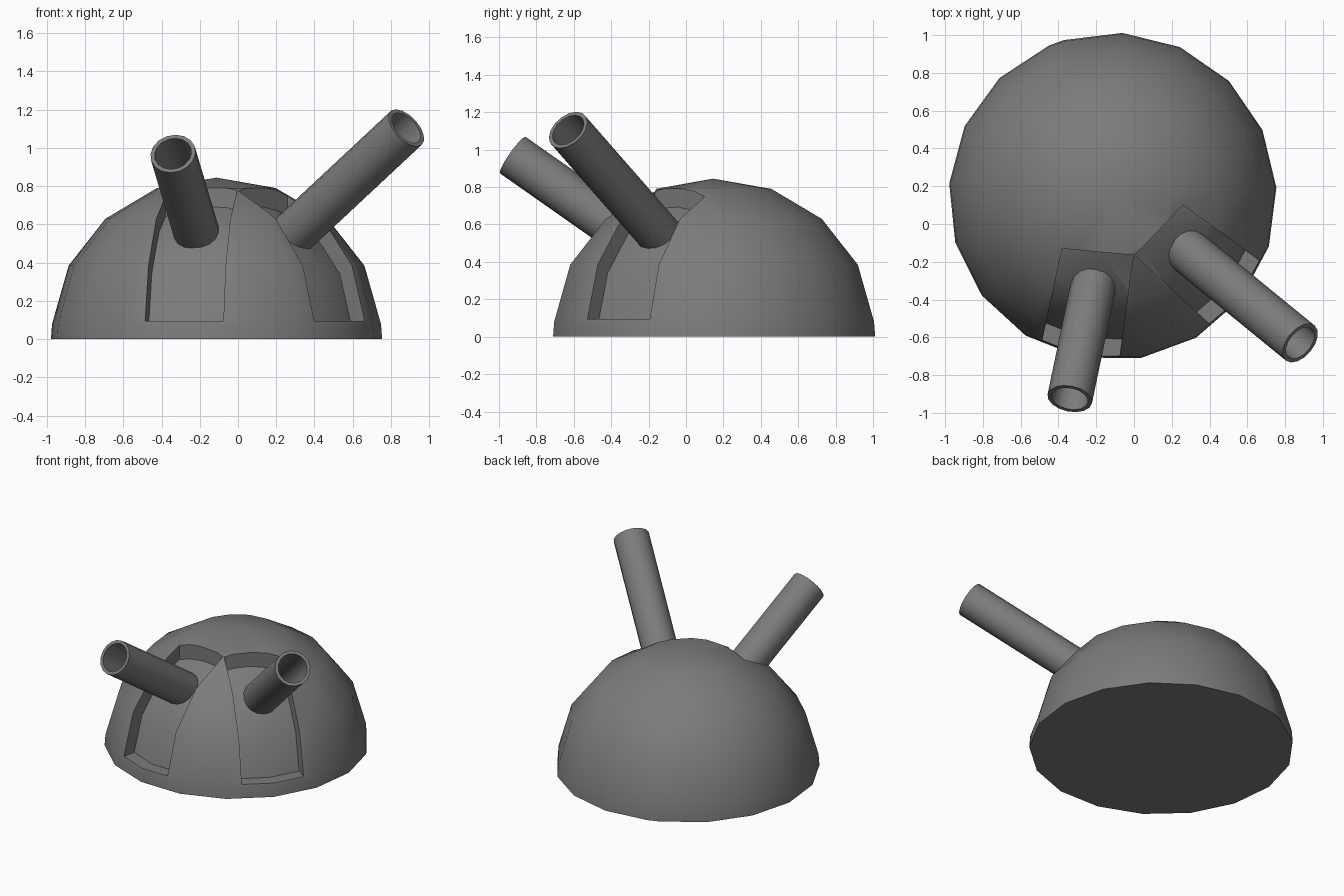
import bpy, bmesh, math
from mathutils import Vector

if "Cube" in bpy.data.objects:
    bpy.data.objects.remove(bpy.data.objects["Cube"])

grey = bpy.data.materials.new("gunmetal_grey")
grey.diffuse_color = (0.2, 0.2, 0.2, 1)
grey.use_nodes = True
grey.node_tree.nodes["Principled BSDF"].inputs["Base Color"].default_value = grey.diffuse_color

CX, CY, CZ = -0.113, 0.145, -0.02      # dome centre
ANGLES = [112.8 + 20.86 * i for i in range(17)] + [467.3]
PROFILE = [(0.868, 0.0), (0.862, 0.08), (0.775, 0.385), (0.582, 0.63), (0.312, 0.79)]


def make(name, bm):
    bmesh.ops.recalc_face_normals(bm, faces=bm.faces)
    me = bpy.data.meshes.new(name)
    bm.to_mesh(me)
    bm.free()
    me.materials.append(grey)
    ob = bpy.data.objects.new(name, me)
    bpy.context.collection.objects.link(ob)
    return ob


def select(ob):
    bpy.ops.object.select_all(action='DESELECT')
    ob.select_set(True)
    bpy.context.view_layer.objects.active = ob


def smooth(ob):
    select(ob)
    bpy.ops.object.shade_smooth_by_angle(angle=math.radians(32))


def dome(name, inset=0.0):
    k = 1 - inset / 0.865
    bm = bmesh.new()
    rings = []
    for r, z in PROFILE:
        z = CZ + (z - CZ) * k if z > 0.0 else z
        rings.append([bm.verts.new((CX + r * k * math.cos(math.radians(a)),
                                    CY + r * k * math.sin(math.radians(a)), z)) for a in ANGLES])
    top = bm.verts.new((CX, CY, CZ + 0.865 * k))
    n = len(ANGLES)
    for i in range(n):
        j = (i + 1) % n
        for lo, hi in zip(rings, rings[1:]):
            bm.faces.new((lo[i], lo[j], hi[j], hi[i]))
        bm.faces.new((rings[-1][i], rings[-1][j], top))
    bm.faces.new(rings[0])
    return make(name, bm)


def prism(name, pts, z0, z1):
    bm = bmesh.new()
    f = bm.faces.new([bm.verts.new((x, y, z0)) for x, y in pts])
    ext = bmesh.ops.extrude_face_region(bm, geom=[f])
    for v in ext["geom"]:
        if isinstance(v, bmesh.types.BMVert):
            v.co.z = z1
    return make(name, bm)


def subtract(ob, cutter):
    m = ob.modifiers.new("cut", 'BOOLEAN')
    m.operation, m.object, m.solver = 'DIFFERENCE', cutter, 'EXACT'
    select(ob)
    bpy.ops.object.modifier_apply(modifier=m.name)


# dome body with two recessed slots
body = dome("dome_body")
inner = dome("slot_floor_helper", 0.09)
slots = [
    [(-0.38, -0.13), (-0.004, -0.165), (-0.144, -1.2), (-0.58, -1.05)],
    [(0.26, 0.10), (0.004, -0.165), (0.79, -0.885), (1.0, -0.44)],
]
for pts in slots:
    c = prism("slot_cutter", pts, 0.095, 1.2)
    subtract(c, inner)
    subtract(body, c)
    bpy.data.objects.remove(c)
bpy.data.objects.remove(inner)
smooth(body)


# hollow barrels rising out of the slots
def barrel(name, muzzle, direction, length, ro=0.12, ri=0.098, n=16):
    d = Vector(direction).normalized()
    q = d.to_track_quat('Z', 'Y')
    end = Vector(muzzle)
    start = end - d * length
    bm = bmesh.new()
    loops = []
    for p, r in ((start, ro), (end, ro), (end, ri), (start, ri)):
        loops.append([bm.verts.new(p + q @ Vector((r * math.cos(math.tau * i / n),
                                                   r * math.sin(math.tau * i / n), 0)))
                      for i in range(n)])
    for a, b in zip(loops, loops[1:]):
        for i in range(n):
            j = (i + 1) % n
            bm.faces.new((a[i], a[j], b[j], b[i]))
    bm.faces.new(loops[0])
    bm.faces.new(loops[3])
    smooth(make(name, bm))


barrel("left_barrel", (-0.34, -0.925, 0.97), (-0.14, -0.67, 0.47), 0.84)
barrel("right_barrel", (0.88, -0.63, 1.105), (0.6, -0.49, 0.56), 0.98)
